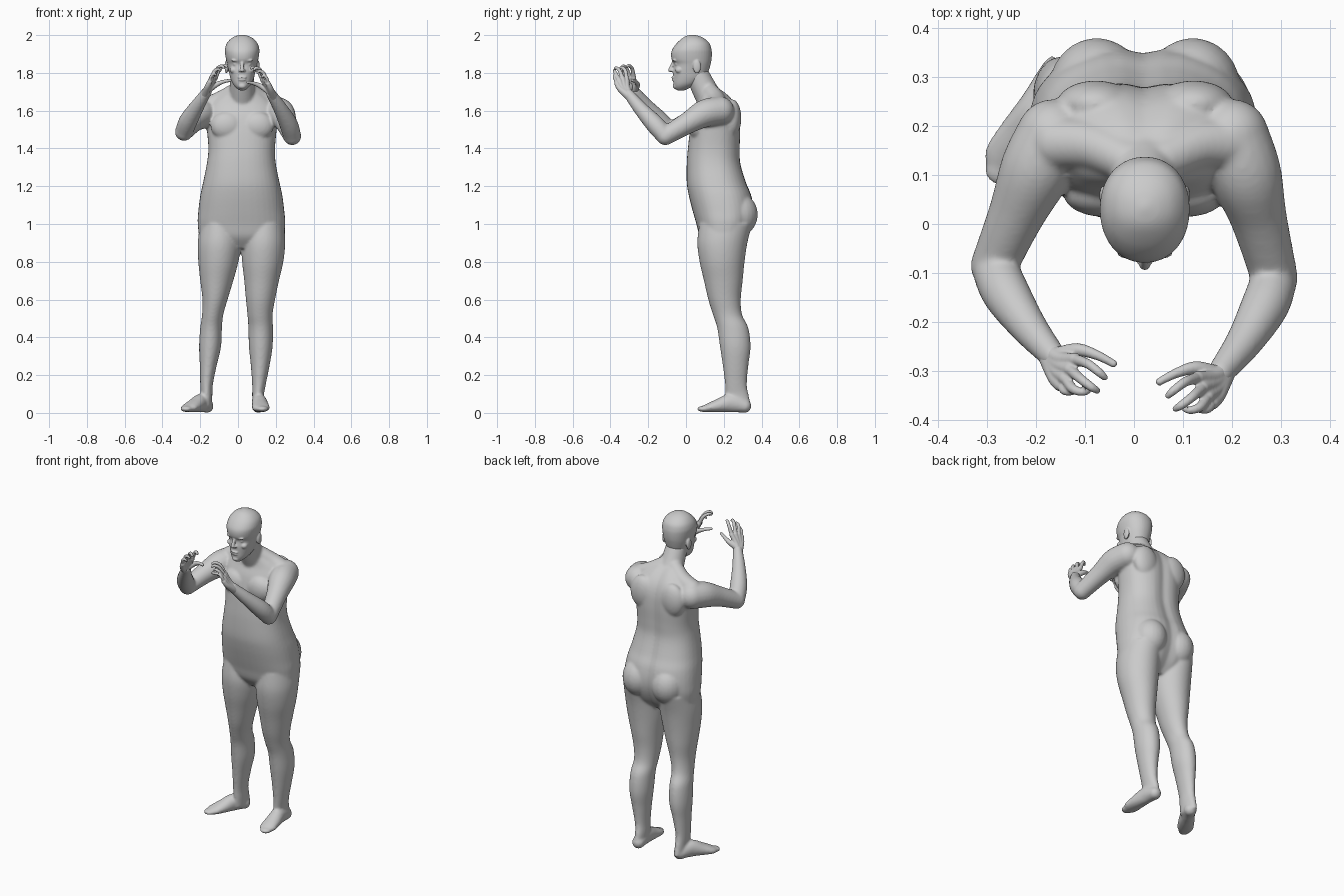
import bpy, bmesh, math
from mathutils import Vector, Matrix

CX = 0.022          # body midline


def spline(st, n):
    """Catmull-Rom interpolation between stations (tuples of equal length)."""
    out = []
    for i in range(len(st) - 1):
        a, b, c, d = st[max(i - 1, 0)], st[i], st[i + 1], st[min(i + 2, len(st) - 1)]
        for k in range(n):
            t = k / n
            out.append(tuple(0.5 * (2 * q + (r - p) * t + (2 * p - 5 * q + 4 * r - s) * t * t
                                    + (3 * q - p - 3 * r + s) * t ** 3)
                             for p, q, r, s in zip(a, b, c, d)))
    return out + [tuple(st[-1])]


def skin(bm, rings):
    vs = [[bm.verts.new(p) for p in ring] for ring in rings]
    n = len(vs[0])
    for a, b in zip(vs, vs[1:]):
        for i in range(n):
            bm.faces.new((a[i], a[(i + 1) % n], b[(i + 1) % n], b[i]))
    bm.faces.new(vs[0][::-1])
    bm.faces.new(vs[-1])


def loft(bm, table, power=2.0, groove=0.0, n=40):
    """Horizontal sections (z, x left, x right, y front, y back)."""
    rings = []
    for z, xl, xr, f, b in spline(table, 5):
        ring = []
        for i in range(n):
            a = 2 * math.pi * i / n
            c, s = math.cos(a), math.sin(a)
            x = (xl + xr) / 2 + (xr - xl) / 2 * math.copysign(abs(c) ** (2 / power), c)
            y = (f + b) / 2 + (b - f) / 2 * math.copysign(abs(s) ** (2 / power), s)
            if s > 0:
                y -= groove * math.exp(-((x - CX) / 0.035) ** 2)
            ring.append((x, y, z))
        rings.append(ring)
    skin(bm, rings)


def blob(bm, c, r):
    m = Matrix.Translation(c) @ Matrix.Diagonal((*r, 1))
    bmesh.ops.create_uvsphere(bm, u_segments=24, v_segments=16, radius=1, matrix=m)


def limb(bm, pts, n=20):
    """Tube through (x, y, z, side radius[, up radius]) with rounded ends."""
    pts = [p if len(p) == 5 else (*p, p[3]) for p in pts]
    st = spline(pts, 6)
    rings = []
    for i, s in enumerate(st):
        t = (Vector(st[min(i + 1, len(st) - 1)][:3]) - Vector(st[max(i - 1, 0)][:3])).normalized()
        side = t.cross(Vector((0, 0, 1))).normalized()
        up = side.cross(t)
        rings.append([Vector(s[:3]) + side * s[3] * math.cos(2 * math.pi * k / n)
                      + up * s[4] * math.sin(2 * math.pi * k / n) for k in range(n)])
    skin(bm, rings)
    for p in (pts[0], pts[-1]):
        blob(bm, p[:3], (p[3], p[3], p[4]))


def finish(bm, name, voxel, smooth):
    """Fuse overlapping volumes into one smooth skin."""
    bmesh.ops.recalc_face_normals(bm, faces=bm.faces[:])
    me = bpy.data.meshes.new(name)
    bm.to_mesh(me)
    bm.free()
    ob = bpy.data.objects.new(name, me)
    bpy.context.collection.objects.link(ob)
    m = ob.modifiers.new("fuse", 'REMESH')
    m.mode, m.voxel_size, m.use_smooth_shade = 'VOXEL', voxel, True
    s = ob.modifiers.new("soften", 'SMOOTH')
    s.factor, s.iterations = 0.5, smooth
    return ob


# ---------- body: torso, neck, arms, legs, feet ----------
bm = bmesh.new()
loft(bm, [(.87, -.10, .14, .12, .27), (.93, -.195, .235, .075, .32), (1.0, -.213, .25, .055, .352),
          (1.07, -.21, .245, .035, .362), (1.15, -.20, .235, .015, .35), (1.22, -.185, .22, .004, .322),
          (1.32, -.165, .20, .004, .293), (1.40, -.157, .196, .01, .29), (1.50, -.165, .205, .022, .292),
          (1.58, -.175, .215, .04, .285), (1.64, -.15, .19, .065, .262), (1.69, -.085, .13, .075, .22),
          (1.72, -.04, .085, .08, .18)], power=2.35, groove=0.014)
limb(bm, [(CX, .15, 1.62, .075), (CX, .105, 1.70, .068), (CX, .06, 1.79, .062)])

for s in (-1, 1):
    blob(bm, (CX + s * .098, .275, 1.05), (.098, .105, .115))      # buttock
    blob(bm, (CX + s * .082, .062, 1.52), (.085, .048, .075))      # chest muscle
    blob(bm, (CX + s * .10, .245, 1.56), (.08, .048, .10))         # shoulder blade
    limb(bm, [(CX + s * .04, .13, 1.70, .045), (CX + s * .11, .16, 1.655, .05),
              (CX + s * .18, .165, 1.62, .055)])                   # trapezius

# arms: shoulder, upper arm, elbow, forearm, wrist
limb(bm, [(-.165, .18, 1.585, .075), (-.20, .11, 1.575, .074), (-.24, .02, 1.54, .058),
          (-.286, -.085, 1.488, .048)])
limb(bm, [(-.286, -.085, 1.488, .047), (-.262, -.14, 1.548, .049), (-.215, -.21, 1.625, .038),
          (-.165, -.27, 1.70, .027)])
limb(bm, [(.20, .18, 1.60, .075), (.228, .10, 1.585, .074), (.255, .01, 1.535, .058),
          (.287, -.11, 1.465, .048)])
limb(bm, [(.287, -.11, 1.465, .047), (.268, -.165, 1.528, .049), (.225, -.24, 1.61, .038),
          (.175, -.305, 1.69, .027)])

# legs share front/back depths; each has its own left/right outline
depth = [(1.0, .07, .35), (.9, .06, .325), (.8, .072, .31), (.7, .095, .30), (.6, .118, .29),
         (.52, .143, .297), (.45, .165, .33), (.35, .18, .342), (.25, .195, .33),
         (.15, .207, .322), (.09, .21, .333), (.03, .215, .345)]
right_x = [(-.20, 0), (-.213, .015), (-.21, .002), (-.20, -.025), (-.188, -.055), (-.19, -.078),
           (-.20, -.085), (-.206, -.09), (-.202, -.113), (-.20, -.133), (-.197, -.136), (-.195, -.138)]
left_x = [(.03, .245), (.02, .25), (.022, .24), (.033, .217), (.042, .196), (.05, .183),
          (.055, .185), (.058, .183), (.068, .167), (.075, .147), (.075, .137), (.078, .14)]
for xs in (right_x, left_x):
    loft(bm, [(d[0], x[0], x[1], d[1], d[2]) for d, x in zip(depth, xs)])

limb(bm, [(-.165, .295, .036, .036, .036), (-.195, .24, .052, .04, .05), (-.232, .18, .038, .046, .036),
          (-.262, .135, .026, .046, .023), (-.273, .112, .021, .033, .016)])
limb(bm, [(.108, .31, .036, .036, .036), (.112, .24, .052, .04, .05), (.118, .17, .038, .046, .036),
          (.122, .115, .026, .047, .023), (.127, .092, .021, .034, .016)])
finish(bm, "body", .007, 8)

# ---------- head with face and ears ----------
bm = bmesh.new()
loft(bm, [(z, CX - r, CX + r, f, b) for z, r, f, b in
          [(1.708, .016, -.05, -.005), (1.725, .036, -.062, .03), (1.745, .051, -.067, .07),
           (1.775, .063, -.068, .105), (1.81, .071, -.069, .12), (1.845, .079, -.064, .13),
           (1.87, .085, -.076, .135), (1.90, .090, -.079, .137), (1.925, .091, -.072, .135),
           (1.955, .082, -.051, .125), (1.98, .061, -.024, .10), (1.995, .034, 0, .07),
           (2.002, .006, .028, .04)]], power=2.15)
limb(bm, [(CX, -.062, 1.862, .009), (CX, -.074, 1.84, .009), (CX, -.084, 1.815, .011)])   # nose
blob(bm, (CX, -.066, 1.776, ), (.024, .011, .006))     # upper lip
blob(bm, (CX, -.065, 1.763), (.021, .011, .006))       # lower lip
blob(bm, (CX, -.055, 1.73), (.022, .016, .015))        # chin
for s in (-1, 1):
    blob(bm, (CX + s * .011, -.073, 1.812), (.008, .010, .007))    # nostril wing
    blob(bm, (CX + s * .033, -.047, 1.846), (.015, .012, .009))    # eye
    blob(bm, (CX + s * .034, -.060, 1.866), (.024, .011, .007))    # brow
    blob(bm, (CX + s * .046, -.035, 1.815), (.020, .022, .018))    # cheek
    blob(bm, (CX + s * .083, .058, 1.832), (.010, .021, .036))     # ear
finish(bm, "head", .004, 5)

# ---------- hands: the left is the mirrored right, slightly offset ----------
fingers = [
    [(-.120, -.277, 1.775, .012), (-.095, -.285, 1.822, .010), (-.072, -.302, 1.838, .009), (-.060, -.313, 1.834, .007)],
    [(-.130, -.297, 1.775, .012), (-.110, -.315, 1.822, .010), (-.088, -.332, 1.836, .009), (-.075, -.340, 1.828, .007)],
    [(-.140, -.315, 1.768, .011), (-.125, -.336, 1.808, .010), (-.105, -.343, 1.820, .008), (-.094, -.340, 1.812, .007)],
    [(-.150, -.328, 1.752, .010), (-.142, -.341, 1.782, .008), (-.128, -.343, 1.795, .007), (-.115, -.339, 1.787, .006)],
    [(-.155, -.270, 1.712, .019), (-.115, -.257, 1.738, .014), (-.075, -.268, 1.754, .010), (-.042, -.285, 1.760, .008)],
]
palm = [[(-.176, -.258, 1.682, .025), (-.150, -.275, 1.73, .016), f[0][:3] + (.014,)] for f in fingers[:4]]
for k, p in enumerate(palm):
    x, y, z, r = p[1]
    p[1] = (x - .004 * k, y - .012 * k, z - .002 * k, r)
for name, sx, off in (("right_hand", 1, (0, 0, 0)), ("left_hand", -1, (.010, -.037, -.010))):
    bm = bmesh.new()
    for path in fingers + palm:
        limb(bm, [(p[0] * sx + off[0], p[1] + off[1], p[2] + off[2], p[3]) for p in path], 14)
    finish(bm, name, .0032, 3)
